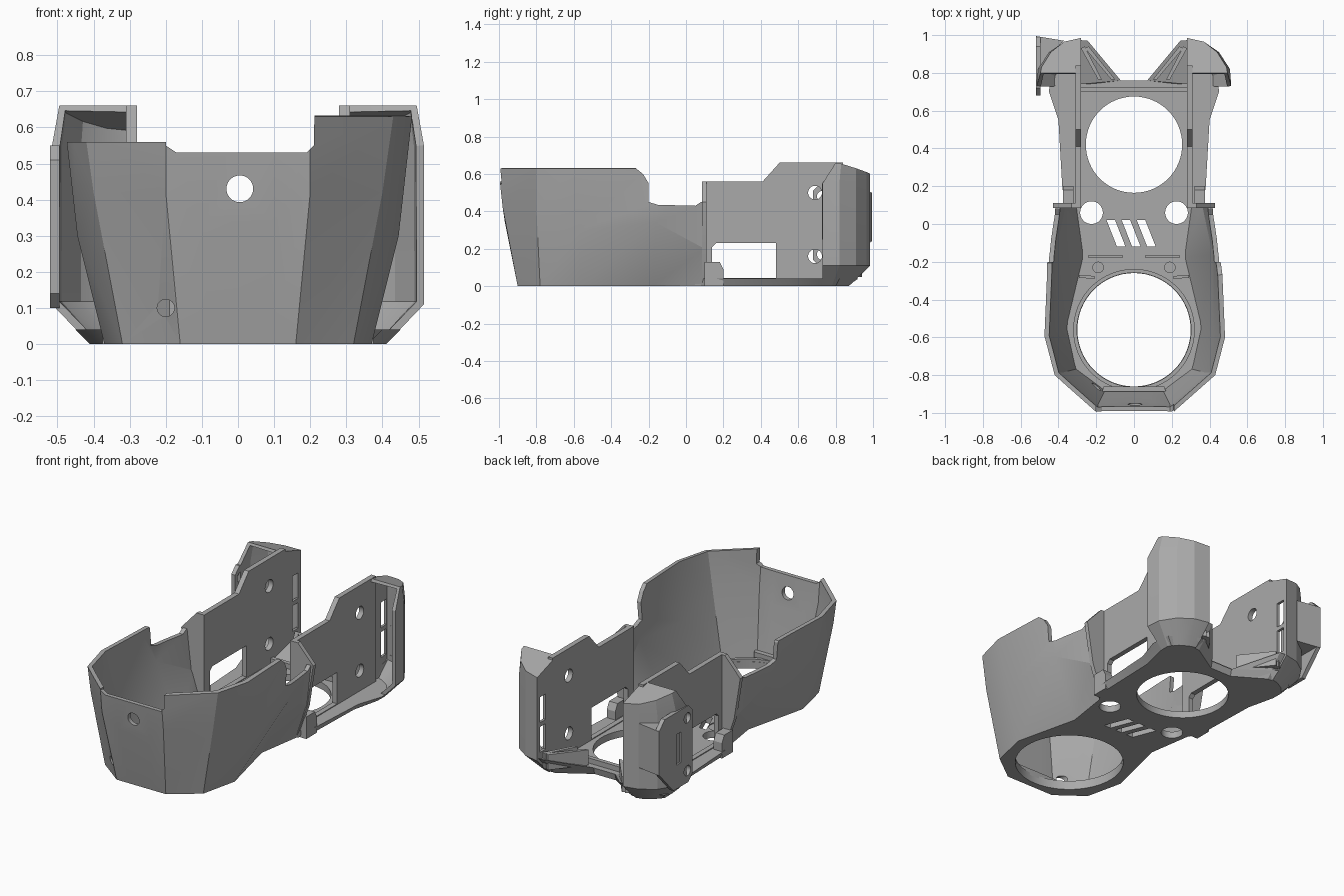
import bpy, bmesh, math

cube = bpy.data.objects.get("Cube")
if cube:
    bpy.data.objects.remove(cube)

grey = bpy.data.materials.new("plain_grey")
grey.use_nodes = True
grey.diffuse_color = (0.4, 0.4, 0.4, 1)
grey.node_tree.nodes["Principled BSDF"].inputs["Base Color"].default_value = (0.4, 0.4, 0.4, 1)
SIDES = (("left", 1), ("right", -1))
cutters = []


def finish(name, bm, fix=True):
    if fix:
        bmesh.ops.recalc_face_normals(bm, faces=bm.faces)
    mesh = bpy.data.meshes.new(name)
    bm.to_mesh(mesh)
    bm.free()
    mesh.materials.append(grey)
    ob = bpy.data.objects.new(name, mesh)
    bpy.context.collection.objects.link(ob)
    return ob


def loft(name, rings, closed=False, bottom=False, top=False, fix=False, facet=False):
    bm = bmesh.new()
    rows = [[bm.verts.new(p) for p in ring] for ring in rings]
    n = len(rows[0])
    for low, up in zip(rows, rows[1:]):
        for i in range(n if closed else n - 1):
            j = (i + 1) % n
            a, b, c, d = low[i], low[j], up[j], up[i]
            if not facet:
                bm.faces.new((a, b, c, d))
            elif i * 2 >= n:
                # mirrored triangle facets, one diagonal per half
                bm.faces.new((a, b, c))
                bm.faces.new((a, c, d))
            else:
                bm.faces.new((a, b, d))
                bm.faces.new((b, c, d))
    if bottom:
        bm.faces.new(rows[0][::-1])
    if top:
        bm.faces.new(rows[-1])
    return finish(name, bm, fix)


def prism(name, pts, axis, a, b):
    # extrude a flat outline along one axis
    place = {"x": lambda u, v, w: (w, u, v),
             "y": lambda u, v, w: (u, w, v),
             "z": lambda u, v, w: (u, v, w)}[axis]
    rings = [[place(u, v, w) for u, v in pts] for w in (a, b)]
    return loft(name, rings, True, True, True, True)


def rect(u0, u1, v0, v1):
    return [(u0, v0), (u1, v0), (u1, v1), (u0, v1)]


def disc(u, v, r, n=48):
    return [(u + r * math.cos(2 * math.pi * i / n), v + r * math.sin(2 * math.pi * i / n))
            for i in range(n)]


def cut(ob, pts, axis, a, b):
    c = prism("cutter", pts, axis, a, b)
    c.hide_render = True
    cutters.append(c)
    m = ob.modifiers.new("cut", 'BOOLEAN')
    m.operation, m.solver, m.object = 'DIFFERENCE', 'EXACT', c


def shell(ob, t):
    m = ob.modifiers.new("shell", 'SOLIDIFY')
    m.thickness, m.offset = t, -1


def both(half, z=None):
    # mirror a half outline into a full one, running counterclockwise
    half = half if z is None else [(x, y, z) for x, y in half]
    return [(-x, y, h) for x, y, h in reversed(half)] + half


# front cup: faceted shell that narrows to a waist at the floor
cup = loft("front_cup", [
    both([(.08, -.9), (.16, -.9), (.32, -.78), (.37, -.56), (.28, -.18), (.32, .1)], 0),
    both([(.1, -.968, .34), (.2, -.98, .42), (.4, -.8, .42), (.445, -.57, .3),
          (.44, -.16, .34), (.385, .1, .2)]),
    both([(.1, -1.003), (.2, -1.003), (.43, -.8), (.482, -.6), (.465, -.2), (.435, .1)], .63)],
    facet=True)
shell(cup, .025)
dip = [(-.28, .64), (-.23, .6), (-.2, .55), (-.2, .45), (-.15, .435), (.05, .43),
       (.08, .45), (.2, .45), (.2, .7), (-.28, .7)]
cut(cup, dip, "x", -1, 1)
cut(cup, rect(-1, 0, -1.2, .3), "z", .56, .8)
notch = [(-.17, .53), (.19, .53), (.21, .55), (.215, .8), (-.2, .8), (-.2, .55)]
cut(cup, notch, "y", -1.2, -.6)
cut(cup, disc(.005, .43, .037), "y", -1.2, -.8)
cut(cup, disc(-.2, .1, .024, 24), "y", -1.2, -.7)

# floor with bevelled rear underside
floor = loft("floor", [
    both([(.16, -.9), (.32, -.78), (.37, -.56), (.28, -.18), (.32, .08), (.35, .13),
          (.36, .2), (.37, .55), (.41, .72), (.4, .8), (.28, .86), (.07, .75)], 0),
    both([(.16, -.9), (.32, -.78), (.37, -.56), (.28, -.18), (.32, .08), (.37, .13),
          (.38, .2), (.4, .55), (.45, .7), (.44, .82), (.28, .92), (.07, .76)], .04)],
    True, True, True, True)
cut(floor, disc(0, -.56, .3, 64), "z", -.1, .2)
cut(floor, disc(0, .42, .255, 64), "z", -.1, .2)
for side, s in SIDES:
    cut(floor, disc(s * .225, .06, .06), "z", -.1, .2)
    cut(floor, disc(s * .178, -.05, .055), "z", .034, .2)
    cut(floor, disc(s * .19, -.23, .028, 24), "z", .025, .2)
# plain slanted vents
for x in (-.08, 0, .08):
    cut(floor, [(x - .01, -.12), (x + .035, -.12), (x - .02, .02), (x - .065, .02)], "z", -.1, .2)

# raised lip around the front opening, open in the middle
lip = prism("opening_lip", disc(0, -.56, .322, 64), "z", .03, .055)
cut(lip, disc(0, -.56, .302, 64), "z", 0, .1)
prism("rear_cross_rib", rect(-.28, .28, .7, .725), "z", .03, .07)
prism("front_ledge", [(-.17, -.888), (.17, -.888), (.16, -.86), (-.16, -.86)], "z", .03, .08)

for side, s in SIDES:
    order = 1 if s > 0 else -1

    # upright rear wall with a low window and two screw holes
    wall = prism(side + "_rear_wall", [(.095, .0), (.095, .56), (.41, .56), (.5, .66),
                                       (.84, .66), (.84, .0)], "x", s * .28, s * .31)
    cut(wall, [(.14, .045), (.48, .045), (.48, .23), (.16, .23), (.14, .21)], "x", -1, 1)
    for z in (.16, .5):
        cut(wall, disc(.69, z, .037, 32), "x", -1, 1)

    # bulkhead joining cup and rear wall, with a chamfered top corner
    prism(side + "_bulkhead", [(s * .28, 0), (s * .32, 0), (s * .39, .2), (s * .43, .45),
                               (s * .33, .56), (s * .28, .56)], "y", .085, .11)

    # small foot and floor ribs
    prism(side + "_foot", [(.1, .0), (.2, .0), (.2, .09), (.18, .13), (.1, .13)],
          "x", s * .32, s * .375)
    prism(side + "_waist_rib", rect(s * .06, s * .24, -.18, -.165), "z", .03, .06)
    prism(side + "_slant_rib", [(s * .21, -.29), (s * .29, -.285), (s * .29, -.27),
                                (s * .21, -.275)], "z", .03, .06)

    # hollow rear wing: curved shell, open to the front
    low = [(.41, .73), (.41, .78), (.37, .83), (.32, .86), (.28, .87), (.28, .8)]
    mid = [(.515, .73), (.508, .82), (.45, .91), (.37, .965), (.28, .985), (.28, .83)]
    top = [(.495, .8), (.49, .83), (.44, .91), (.37, .965), (.28, .985), (.28, .8)]
    heights = (.66, .655, .63, .61, .6, .66)
    rings = [[(s * x, y, z) for x, y in pts][::order]
             for pts, z in ((low, .0), (mid, .11), (mid, .55))]
    rings.append([(s * x, y, z) for (x, y), z in zip(top, heights)][::order])
    wing = loft(side + "_rear_wing", rings, False, True, True)
    shell(wing, .022)
    for z in (.15, .325):
        cut(wing, rect(.905, .96, z, z + .15), "x", s * .2, s * .33)

    # ramp from floor to wing, with slanted ribs
    loft(side + "_rear_ramp", [
        [(s * x, y, z) for x, y, z in pts] for pts in (
            [(.07, .75, 0), (.28, .74, 0), (.3, .86, 0), (.25, .86, 0)],
            [(.07, .76, .04), (.28, .74, .06), (.3, .975, .12), (.245, .97, .12)])],
        True, True, True, True)
    for d in (0, .07):
        prism(side + "_ramp_rib", [(s * (.1 + d), .765), (s * (.12 + d), .765),
                                   (s * (.26 + d * .3), .93), (s * (.24 + d * .3), .94)],
              "z", .05, .14)

# flat side bracket on the right wing
bracket = prism("right_bracket_plate", [(.68, .14), (.72, .1), (.86, .1), (.99, .24), (.99, .5),
                                        (.94, .55), (.72, .55), (.68, .51)], "x", -.52, -.495)
for z in (.17, .48):
    cut(bracket, disc(.73, z, .03, 24), "x", -.6, -.45)
cut(bracket, rect(.79, .83, .24, .42), "x", -.6, -.45)
prism("right_bracket_wedge", [(-.52, .995), (-.37, .97), (-.44, .91), (-.5, .83)], "z", .24, .5)

# bake the cuts, drop the cutters, shade
parts = [o for o in bpy.context.scene.objects
         if o.type == 'MESH' and o not in cutters and grey.name in o.data.materials]
bpy.context.view_layer.update()
for o in bpy.context.selected_objects:
    o.select_set(False)
for o in parts:
    o.select_set(True)
bpy.context.view_layer.objects.active = parts[0]
bpy.ops.object.convert(target='MESH')
for c in cutters:
    bpy.data.objects.remove(c)
bpy.ops.object.shade_smooth_by_angle(angle=math.radians(20))
